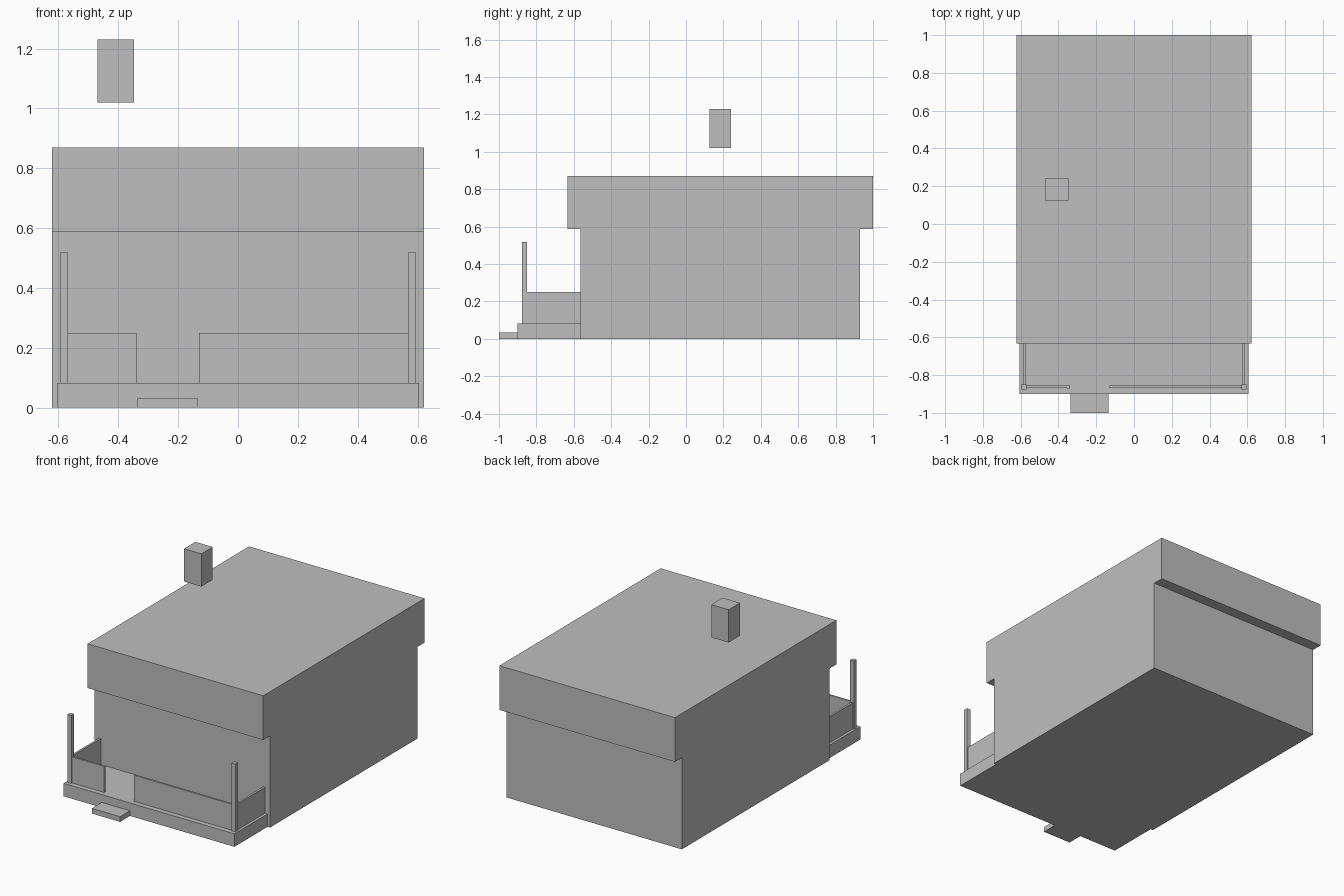
import bpy
import bmesh

cube = bpy.data.objects.get("Cube")
if cube:
    bpy.data.objects.remove(cube, do_unlink=True)

GREY = (0.52, 0.52, 0.52, 1.0)
mat = bpy.data.materials.new("plain_grey")
mat.use_nodes = True
mat.diffuse_color = GREY
mat.node_tree.nodes["Principled BSDF"].inputs["Base Color"].default_value = GREY


def box(name, x, y, z):
    """Axis-aligned box given by its (min, max) span on each axis."""
    mesh = bpy.data.meshes.new(name)
    bm = bmesh.new()
    bmesh.ops.create_cube(bm, size=1)
    for v in bm.verts:
        v.co = [span[0] if c < 0 else span[1] for c, span in zip(v.co, (x, y, z))]
    bm.to_mesh(mesh)
    bm.free()
    mesh.materials.append(mat)
    obj = bpy.data.objects.new(name, mesh)
    bpy.context.collection.objects.link(obj)
    return obj


HALF = 0.622        # half width of the house
WALL_FRONT = -0.565
EAVES = 0.587
DECK = 0.083        # top of the porch floor
RAIL = 0.25         # top of the railing

# House body, overhanging roof block and chimney
box("house_body", (-HALF, HALF), (WALL_FRONT, 0.93), (0, EAVES))
box("roof", (-HALF, HALF), (-0.633, 1.0), (EAVES, 0.87))
box("chimney", (-0.47, -0.347), (0.125, 0.24), (1.02, 1.23))

# Porch floor and entry step
box("porch_floor", (-0.605, 0.605), (-0.90, WALL_FRONT), (0, DECK))
box("entry_step", (-0.335, -0.135), (-1.0, -0.90), (0, 0.033))

# Corner posts and side railings, one per side
for side, s in (("left", 1), ("right", -1)):
    box(side + "_post", sorted((s * 0.568, s * 0.595)), (-0.876, -0.849), (DECK, 0.518))
    box(side + "_side_railing", sorted((s * 0.575, s * 0.588)), (-0.849, WALL_FRONT), (DECK, RAIL))

# Front railings on both sides of the entry gap
FRONT_Y = (-0.868, -0.856)
box("front_railing_left", (-0.13, 0.568), FRONT_Y, (DECK, RAIL))
box("front_railing_right", (-0.568, -0.355), FRONT_Y, (DECK, RAIL))
box("gate_post", (-0.355, -0.34), (-0.870, -0.854), (DECK, RAIL))
